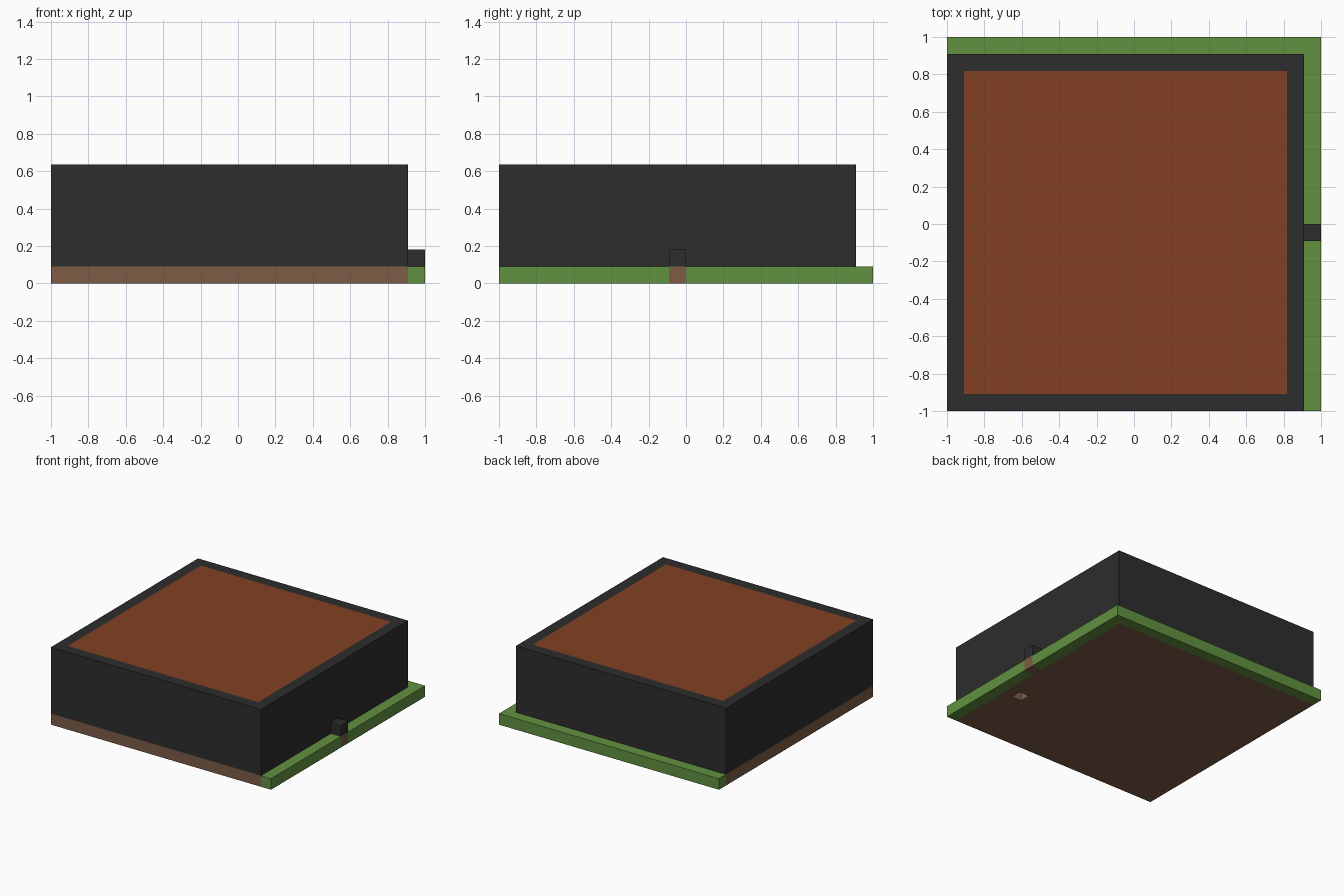
import bpy
import bmesh

cube = bpy.data.objects.get("Cube")
if cube:
    bpy.data.objects.remove(cube, do_unlink=True)

U = 1 / 11  # one block; the model is 22 blocks wide


def material(name, rgb):
    linear = [((c / 255 + 0.055) / 1.055) ** 2.4 for c in rgb]
    mat = bpy.data.materials.new(name)
    mat.use_nodes = True
    mat.diffuse_color = (*linear, 1)
    mat.node_tree.nodes["Principled BSDF"].inputs["Base Color"].default_value = (*linear, 1)
    return mat


def finish(name, bm, mat):
    bmesh.ops.recalc_face_normals(bm, faces=bm.faces)
    mesh = bpy.data.meshes.new(name)
    bm.to_mesh(mesh)
    bm.free()
    mesh.materials.append(mat)
    bpy.context.collection.objects.link(bpy.data.objects.new(name, mesh))


def loop(bm, rect, z):
    """Four corners of a rectangle given in blocks, counted from the front right corner."""
    x0, y0, x1, y1 = rect
    return [bm.verts.new((x * U - 1, y * U - 1, z * U))
            for x, y in ((x0, y0), (x1, y0), (x1, y1), (x0, y1))]


def block(name, rect, z0, z1, mat):
    bm = bmesh.new()
    low, high = loop(bm, rect, z0), loop(bm, rect, z1)
    bm.faces.new(low)
    bm.faces.new(high)
    for i in range(4):
        j = (i + 1) % 4
        bm.faces.new((low[i], low[j], high[j], high[i]))
    finish(name, bm, mat)


def frame(name, outer, inner, z0, z1, mat):
    """Slab with a rectangular opening right through it."""
    bm = bmesh.new()
    loops = [loop(bm, outer, z0), loop(bm, outer, z1),
             loop(bm, inner, z1), loop(bm, inner, z0)]
    for a, b in zip(loops, loops[1:] + loops[:1]):
        for i in range(4):
            j = (i + 1) % 4
            bm.faces.new((a[i], a[j], b[j], b[i]))
    finish(name, bm, mat)


soil = material("soil brown", (125, 92, 70))
grass = material("grass green", (98, 145, 64))
charcoal = material("charcoal", (45, 45, 45))
rust = material("rust brown", (130, 64, 35))

# Floor slab with a small hole
house = (0, 0, 21, 21)
frame("floor", house, (19, 6, 20, 7), 0, 1, soil)

# Hollow walls closed by a flush roof panel
inside = (1, 1, 20, 20)
frame("walls", house, inside, 1, 7, charcoal)
block("roof_panel", inside, 6, 7, rust)

# Grass border along the back and the left side
block("back_grass", (0, 21, 22, 22), 0, 1, grass)
block("left_grass_front", (21, 0, 22, 10), 0, 1, grass)
block("left_grass_rear", (21, 11, 22, 21), 0, 1, grass)

# Doorstep block standing in the gap of the border
step = (21, 10, 22, 11)
block("step_base", step, 0, 1, soil)
block("step_block", step, 1, 2, charcoal)
